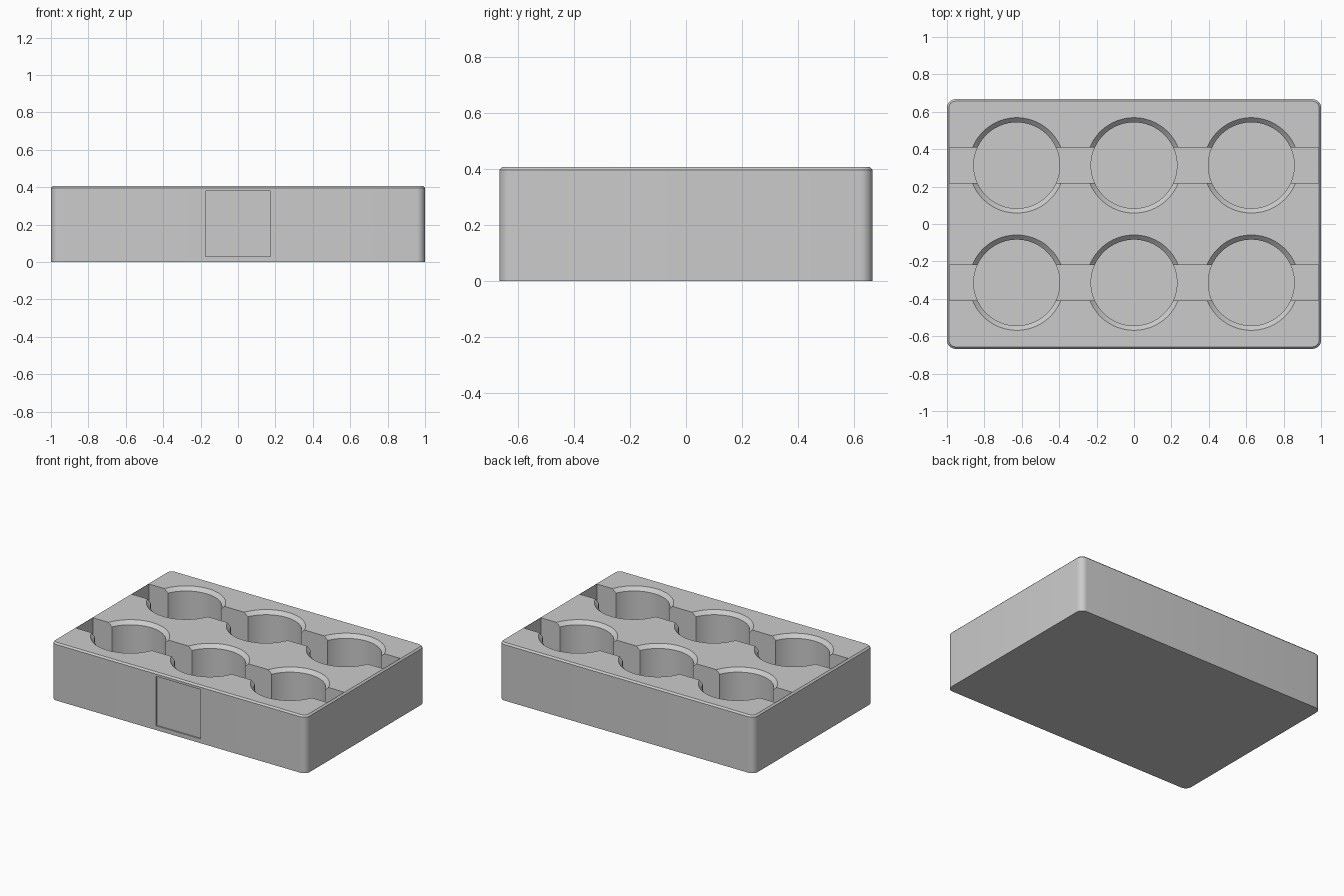
import bpy, bmesh, math
from mathutils import Matrix

if "Cube" in bpy.data.objects:
    bpy.data.objects.remove(bpy.data.objects["Cube"])

LENGTH, WIDTH, HEIGHT = 2.0, 1.335, 0.408
CORNER, EDGE = 0.045, 0.011
CUP_R, RIM, CUP_FLOOR = 0.23, 0.025, 0.04
PITCH, SLOT_W, SLOT_FLOOR = 0.627, 0.19, 0.2

grey = bpy.data.materials.new("plain grey")
grey.use_nodes = True
colour = (0.6, 0.6, 0.6, 1)
grey.diffuse_color = colour
grey.node_tree.nodes["Principled BSDF"].inputs["Base Color"].default_value = colour


def make_object(name, bm):
    bmesh.ops.recalc_face_normals(bm, faces=bm.faces)
    mesh = bpy.data.meshes.new(name)
    bm.to_mesh(mesh)
    bm.free()
    mesh.materials.append(grey)
    obj = bpy.data.objects.new(name, mesh)
    bpy.context.collection.objects.link(obj)
    return obj


def stack(name, rings):
    """Closed solid through a list of matching point rings."""
    bm = bmesh.new()
    loops = [[bm.verts.new(p) for p in ring] for ring in rings]
    n = len(loops[0])
    for low, high in zip(loops, loops[1:]):
        for i in range(n):
            j = (i + 1) % n
            bm.faces.new((low[i], low[j], high[j], high[i]))
    bm.faces.new(loops[0])
    bm.faces.new(loops[-1])
    return make_object(name, bm)


def rounded_ring(inset, z, steps=8):
    r = CORNER - inset
    points = []
    for k, (sx, sy) in enumerate([(1, 1), (-1, 1), (-1, -1), (1, -1)]):
        for s in range(steps + 1):
            a = math.pi / 2 * (k + s / steps)
            points.append((sx * (LENGTH / 2 - CORNER) + r * math.cos(a),
                           sy * (WIDTH / 2 - CORNER) + r * math.sin(a), z))
    return points


def circle_ring(x, y, r, z, n=64):
    angles = [2 * math.pi * (i + 0.5) / n for i in range(n)]
    return [(x + r * math.cos(a), y + r * math.sin(a), z) for a in angles]


def box(name, centre, size):
    bm = bmesh.new()
    bmesh.ops.create_cube(bm, size=1, matrix=Matrix.Translation(centre)
                          @ Matrix.Diagonal((*size, 1)))
    return make_object(name, bm)


# Tray block with rounded corners and a bevelled top edge
tray = stack("tray", [rounded_ring(0, 0), rounded_ring(0, HEIGHT - EDGE),
                      rounded_ring(EDGE, HEIGHT)])
cutters = []

# Six round cups with chamfered rims
for row in (-1, 1):
    y = row * PITCH / 2
    for col in (-1, 0, 1):
        x = col * PITCH
        cutters.append(stack("cup_cutter", [
            circle_ring(x, y, CUP_R, CUP_FLOOR),
            circle_ring(x, y, CUP_R, HEIGHT - RIM),
            circle_ring(x, y, CUP_R + 2 * RIM, HEIGHT + RIM)]))
    # Long finger slot through each row
    depth = 1 - SLOT_FLOOR
    cutters.append(box("slot_cutter", (0, y, SLOT_FLOOR + depth / 2),
                       (1.972, SLOT_W, depth)))

# Shallow square label recess on the front
cutters.append(box("label_cutter", (0, -WIDTH / 2, 0.205), (0.35, 0.02, 0.35)))

for cutter in cutters:
    cutter.hide_render = True
    mod = tray.modifiers.new("cut", "BOOLEAN")
    mod.operation = "DIFFERENCE"
    mod.solver = "EXACT"
    mod.object = cutter

# Bake the cuts and discard the cutters
bpy.context.view_layer.update()
evaluated = tray.evaluated_get(bpy.context.evaluated_depsgraph_get())
mesh = bpy.data.meshes.new_from_object(evaluated)
tray.modifiers.clear()
tray.data = mesh
mesh.materials.clear()
mesh.materials.append(grey)
for cutter in cutters:
    bpy.data.objects.remove(cutter)

for obj in bpy.context.selected_objects:
    obj.select_set(False)
tray.select_set(True)
bpy.context.view_layer.objects.active = tray
bpy.ops.object.shade_smooth_by_angle(angle=math.radians(25))
